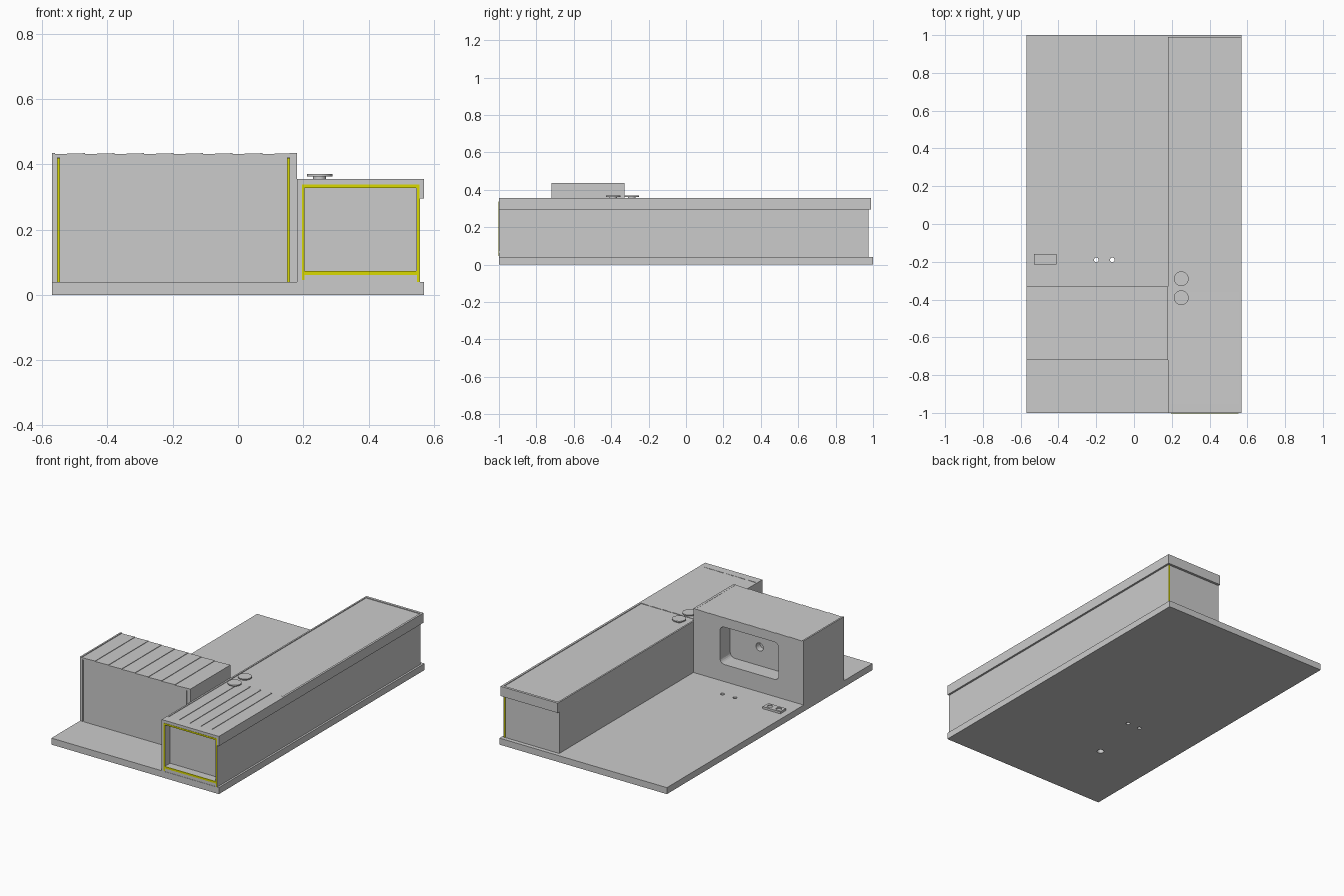
import bpy
import bmesh
from mathutils import Matrix, Vector

cube = bpy.data.objects.get("Cube")
if cube:
    bpy.data.objects.remove(cube, do_unlink=True)


def material(name, colour):
    mat = bpy.data.materials.new(name)
    mat.use_nodes = True
    mat.diffuse_color = colour
    mat.node_tree.nodes["Principled BSDF"].inputs["Base Color"].default_value = colour
    return mat


GREY = material("light grey", (0.6, 0.6, 0.6, 1))
YELLOW = material("yellow edging", (0.7, 0.7, 0, 1))


def finish(name, bm, mat):
    mesh = bpy.data.meshes.new(name)
    bm.to_mesh(mesh)
    bm.free()
    obj = bpy.data.objects.new(name, mesh)
    bpy.context.collection.objects.link(obj)
    mesh.materials.append(mat)
    return obj


def box(name, x, y, z, mat=GREY, tilt=0):
    """Box from ranges; tilt raises the +x top edge."""
    bm = bmesh.new()
    bmesh.ops.create_cube(bm, size=1)
    for v in bm.verts:
        side = v.co.copy()
        v.co = Vector([r[0] if c < 0 else r[1] for r, c in zip((x, y, z), side)])
        if side.x > 0 and side.z > 0:
            v.co.z += tilt
    return finish(name, bm, mat)


def cylinder(name, centre, radius, depth, axis="Z", sides=32):
    bm = bmesh.new()
    bmesh.ops.create_cone(bm, cap_ends=True, segments=sides, radius1=radius,
                          radius2=radius, depth=depth)
    if axis == "Y":
        bmesh.ops.rotate(bm, verts=bm.verts, matrix=Matrix.Rotation(1.5708, 3, "X"))
    bmesh.ops.translate(bm, verts=bm.verts, vec=centre)
    return finish(name, bm, GREY)


def cut(targets, cutters):
    """Subtract the cutters, bake the result and remove the cutters."""
    for obj in targets:
        for cutter in cutters:
            mod = obj.modifiers.new("cut", "BOOLEAN")
            mod.operation = "DIFFERENCE"
            mod.object = cutter
        graph = bpy.context.evaluated_depsgraph_get()
        baked = bpy.data.meshes.new_from_object(obj.evaluated_get(graph))
        obj.modifiers.clear()
        obj.data = baked
    for cutter in cutters:
        bpy.data.objects.remove(cutter, do_unlink=True)


def boards(name, count, x, y, z):
    """Row of slightly tilted boards running front to back."""
    step = (x[1] - x[0]) / count
    for i in range(count):
        left = x[0] + i * step
        box(f"{name}_{i + 1}", (left, left + step), y, z, tilt=0.003)


FLOOR = 0.04

# Floor slab with pipe holes
slab = box("floor_slab", (-0.57, 0.57), (-1, 1), (0, FLOOR))
cut([slab], [
    cylinder("pipe_hole_a", (-0.2, -0.19, 0.02), 0.012, 0.2, sides=16),
    cylinder("pipe_hole_b", (-0.115, -0.19, 0.02), 0.012, 0.2, sides=16),
    cylinder("drain_hole", (-0.2, -0.54, 0.02), 0.02, 0.2, sides=12),
])

# Socket plate on the floor
socket = box("socket_plate", (-0.53, -0.41), (-0.215, -0.16), (FLOOR, 0.053))
cut([socket], [cylinder(f"socket_hole_{i}", (x, -0.188, 0.055), 0.016, 0.014)
               for i, x in enumerate((-0.5, -0.44))])

# Cross cabinet: core, back panel, side walls and lips
core = box("cabinet_core", (-0.547, 0.152), (-0.72, -0.34), (FLOOR, 0.42))
back = box("cabinet_back_panel", (-0.57, 0.18), (-0.342, -0.33), (FLOOR, 0.42))
for side, outer, lip, inner, edge in (("right", -0.57, -0.56, -0.553, -0.547),
                                      ("left", 0.18, 0.165, 0.158, 0.152)):
    box(f"cabinet_{side}_wall", sorted((outer, inner)), (-0.72, -0.33), (FLOOR, 0.42))
    box(f"cabinet_{side}_lip", sorted((outer, lip)), (-0.72, -0.33), (0.42, 0.435))
    box(f"cabinet_{side}_edging", sorted((inner, edge)), (-0.705, -0.343),
        (FLOOR, 0.419), YELLOW)
boards("cabinet_board", 8, (-0.56, 0.165), (-0.72, -0.33), (0.42, 0.431))

# Rounded basin in the back of the cabinet, with its drain
basin = box("basin_cutter", (-0.4, 0), (-0.43, -0.3), (0.145, 0.375))
bm = bmesh.new()
bm.from_mesh(basin.data)
corners = [e for e in bm.edges
           if abs(e.verts[0].co.y - e.verts[1].co.y) > 0.1]
bmesh.ops.bevel(bm, geom=corners, offset=0.03, segments=5, profile=0.5, affect="EDGES")
bm.to_mesh(basin.data)
bm.free()
drain = cylinder("basin_drain_cutter", (-0.2, -0.44, 0.26), 0.025, 0.06, "Y")
cut([core, back], [basin, drain])

# Long counter: body and side walls
box("counter_body", (0.19, 0.547), (-0.95, 0.975), (FLOOR, 0.345))
box("counter_inner_wall", (0.18, 0.203), (-1, 0.975), (FLOOR, 0.345))
box("counter_edge_sheet", (0.549, 0.556), (-1, 0.976), (FLOOR, 0.338), YELLOW)
box("counter_outer_skin", (0.556, 0.558), (-1, 0.975), (FLOOR, 0.34))
box("niche_side_lining", (0.546, 0.549), (-0.999, -0.94), (0.06, 0.335))

# Open niche at the front end
box("niche_floor", (0.2, 0.549), (-0.998, -0.94), (FLOOR, 0.073))
box("niche_ceiling", (0.2, 0.549), (-0.998, -0.94), (0.328, 0.345))
box("niche_left_edging", (0.196, 0.203), (-1.002, -0.997), (0.045, 0.338), YELLOW)
box("niche_top_edging", (0.2, 0.552), (-1.002, -0.997), (0.328, 0.338), YELLOW)
box("niche_bottom_edging", (0.2, 0.552), (-1.002, -0.997), (0.061, 0.073), YELLOW)

# Countertop with raised rim and hanging skirts
box("countertop", (0.18, 0.57), (-1, 0.99), (0.338, 0.351))
box("countertop_side_skirt", (0.557, 0.57), (-1, 0.99), (0.295, 0.355))
box("countertop_back_skirt", (0.18, 0.57), (0.974, 0.99), (0.295, 0.355))
box("countertop_inner_rim", (0.18, 0.19), (-1, 0.99), (0.345, 0.355))
box("countertop_front_rim", (0.18, 0.57), (-1, -0.95), (0.345, 0.355))
boards("counter_board", 5, (0.19, 0.557), (-0.95, -0.36), (0.349, 0.352))

# Two flat knobs on short stems
for i, y in enumerate((-0.39, -0.29)):
    cylinder(f"knob_stem_{i + 1}", (0.25, y, 0.357), 0.02, 0.014)
    cylinder(f"knob_disc_{i + 1}", (0.25, y, 0.366), 0.039, 0.007)
